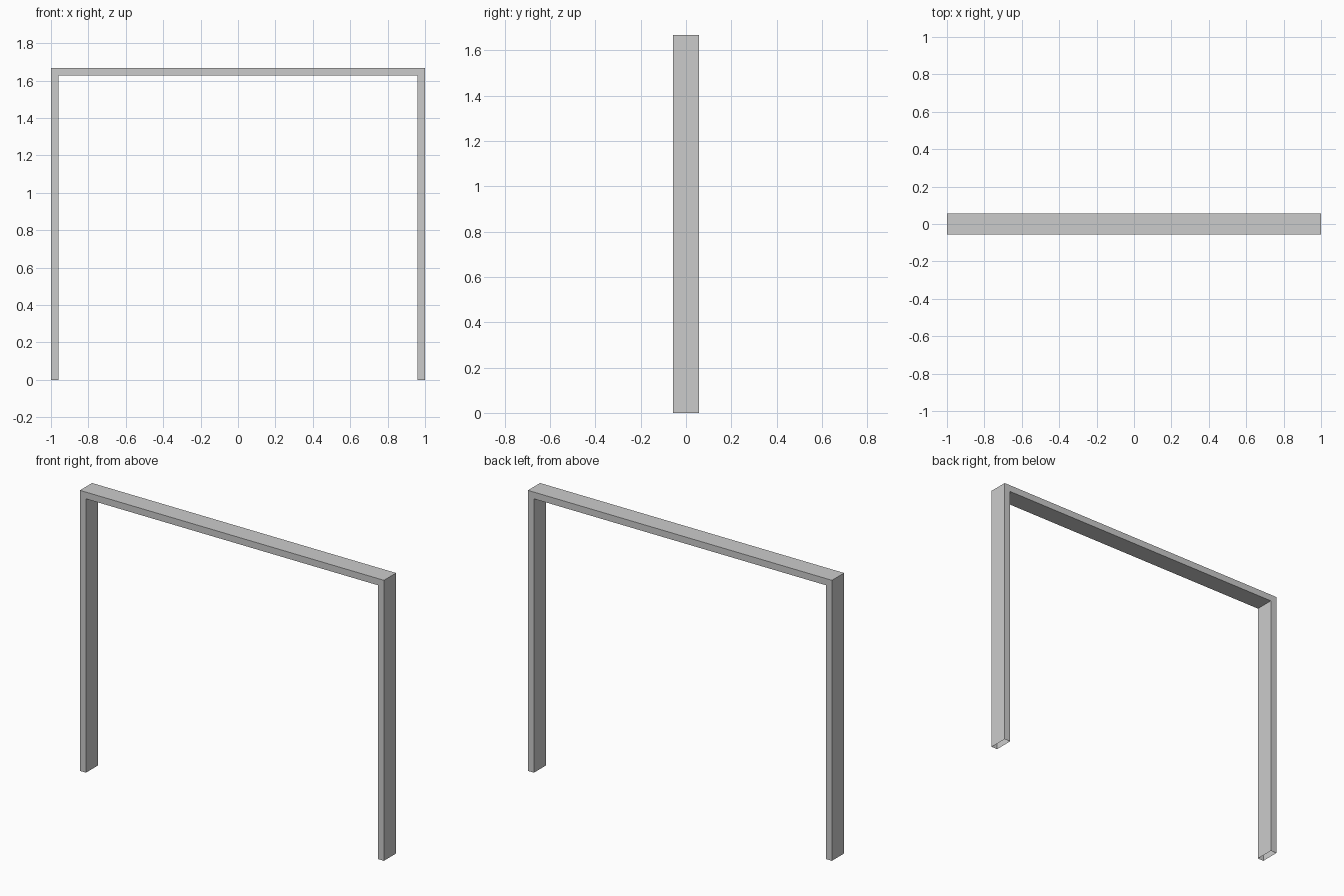
import bpy

if "Cube" in bpy.data.objects:
    bpy.data.objects.remove(bpy.data.objects["Cube"])

# Frame dimensions
HALF_W, HEIGHT, HALF_D, T = 1.0, 1.668, 0.057, 0.04

# U-shaped profile in x/z, counter-clockwise seen from the front
inner_x, inner_z = HALF_W - T, HEIGHT - T
right = [(inner_x, 0), (HALF_W, 0), (HALF_W, HEIGHT)]
left = [(-HALF_W, HEIGHT), (-HALF_W, 0), (-inner_x, 0)]
profile = right + left + [(-inner_x, inner_z), (inner_x, inner_z)]
n = len(profile)

verts = [(x, y, z) for y in (-HALF_D, HALF_D) for x, z in profile]

# Front and back: two legs and a lintel, mitred at the corners
panels = [(0, 1, 2, 7), (7, 2, 3, 6), (6, 3, 4, 5)]
faces = panels + [tuple(i + n for i in reversed(p)) for p in panels]

# Walls all round, leaving the feet of the legs open
for i in range(n):
    j = (i + 1) % n
    if profile[i][1] == 0 and profile[j][1] == 0:
        continue
    faces.append((j, i, i + n, j + n))

mesh = bpy.data.meshes.new("door_frame")
mesh.from_pydata(verts, [], faces)
mesh.update()
frame = bpy.data.objects.new("door_frame", mesh)
bpy.context.collection.objects.link(frame)
